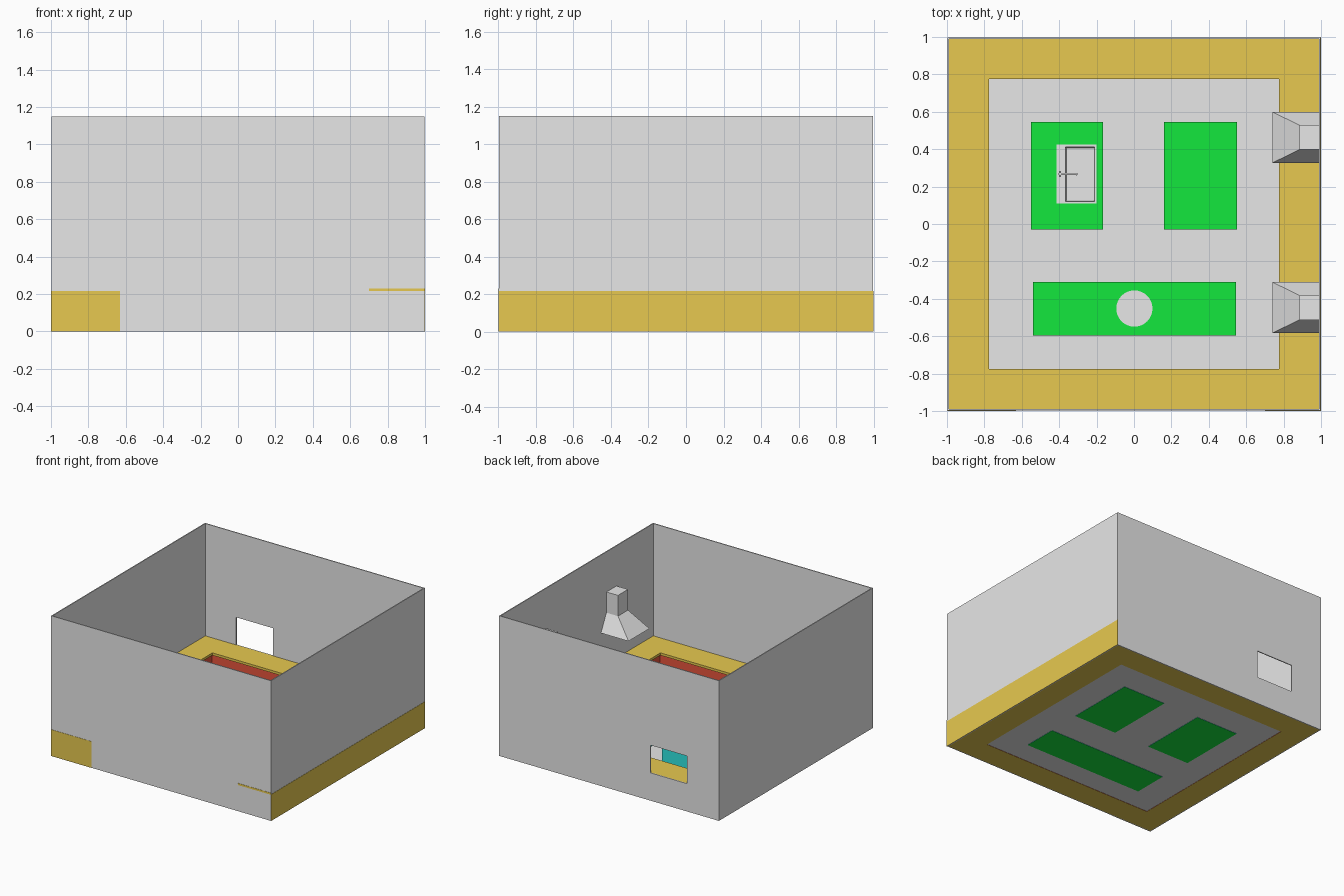
import bpy, bmesh, math
from mathutils import Vector

if "Cube" in bpy.data.objects:
    bpy.data.objects.remove(bpy.data.objects["Cube"])


def mat(name, r, g, b):
    m = bpy.data.materials.new(name)
    m.diffuse_color = (r, g, b, 1)
    m.use_nodes = True
    m.node_tree.nodes["Principled BSDF"].inputs["Base Color"].default_value = m.diffuse_color
    return m


GREY = mat("plaster_grey", 0.8, 0.8, 0.8)
YELLOW = mat("counter_yellow", 0.8, 0.584, 0.08)
GREEN = mat("top_green", 0.007, 0.8, 0.047)
TEAL = mat("island_teal", 0.03, 0.8, 0.77)
RED = mat("cabinet_red", 0.8, 0.09, 0.047)
WHITE = mat("sink_white", 0.97, 0.97, 0.97)


def finish(bm, name, mats, rule=None):
    bmesh.ops.recalc_face_normals(bm, faces=bm.faces[:])
    if rule:
        for f in bm.faces:
            f.material_index = rule(f)
    me = bpy.data.meshes.new(name)
    bm.to_mesh(me)
    bm.free()
    for m in mats:
        me.materials.append(m)
    ob = bpy.data.objects.new(name, me)
    bpy.context.collection.objects.link(ob)
    return ob


def rect(bm, x0, x1, y0, y1, z):
    return [bm.verts.new(p) for p in ((x0, y0, z), (x1, y0, z), (x1, y1, z), (x0, y1, z))]


def loft(bm, loops, cap=True):
    """Join successive vertex loops, optionally capping both ends."""
    for a, b in zip(loops, loops[1:]):
        n = len(a)
        for i in range(n):
            j = (i + 1) % n
            bm.faces.new((a[i], a[j], b[j], b[i]))
    if cap:
        bm.faces.new(loops[0])
        bm.faces.new(loops[-1])


def box(name, x, y, z, mats, rule=None):
    bm = bmesh.new()
    loft(bm, [rect(bm, *x, *y, h) for h in z])
    return finish(bm, name, mats, rule)


def ring(name, outer, inner, z0, z1, mats, rule=None):
    """Square ring around the room."""
    bm = bmesh.new()
    path = [(outer, z0), (outer, z1), (inner, z1), (inner, z0), (outer, z0)]
    loops = [rect(bm, -r, r, -r, r, z) for r, z in path[:4]]
    loft(bm, loops + [loops[0]], cap=False)
    return finish(bm, name, mats, rule)


def cylinder(name, start, end, radius, material, sides=24):
    a, b = Vector(start), Vector(end)
    bm = bmesh.new()
    bmesh.ops.create_cone(bm, cap_ends=True, segments=sides, radius1=radius,
                          radius2=radius, depth=(b - a).length)
    bm.transform((b - a).to_track_quat('Z', 'Y').to_matrix().to_4x4())
    bmesh.ops.translate(bm, verts=bm.verts[:], vec=(a + b) / 2)
    ob = finish(bm, name, [material])
    bpy.context.view_layer.objects.active = ob
    ob.select_set(True)
    bpy.ops.object.shade_smooth_by_angle(angle=math.radians(40))
    ob.select_set(False)
    return ob


def cut(ob, x, y, z):
    """Subtract a box from an object."""
    cutter = box("cutter", x, y, z, [])
    cutter.hide_render = True
    mod = ob.modifiers.new("opening", 'BOOLEAN')
    mod.object = cutter
    mod.operation = 'DIFFERENCE'
    mod.solver = 'EXACT'
    bpy.context.view_layer.objects.active = ob
    bpy.ops.object.modifier_apply(modifier=mod.name)
    bpy.data.objects.remove(cutter)


H, W, T = 1.15, 0.998, 0.99    # wall height, outer face, inner face
TOP = 0.228                    # worktop height

# Room shell
box("front_wall", (-W, W), (-W, -T), (0, H), [GREY])
back = box("back_wall", (-W, W), (T, W), (0, H), [GREY])
cut(back, (-0.71, -0.375), (0.9, 1.1), (TOP, 0.455))
for name, s in (("left_wall", -1), ("right_wall", 1)):
    box(name, sorted((s * T, s * W)), (-T, T), (0, H), [GREY])
box("floor", (-0.79, 0.79), (-0.79, 0.79), (0.002, 0.006), [GREY])

# Painted bands on the outside of the walls
box("right_band", (W, 1), (-1, 1), (0, 0.217), [YELLOW])
box("front_panel", (-1, -0.63), (-1, -W), (0, 0.217), [YELLOW])
box("front_strip", (0.7, 1), (-1, -W), (0.215, 0.23), [YELLOW])


# Perimeter cabinets with red inner fronts, and the worktop
def red_inside(f):
    c = f.calc_center_median()
    return 1 if abs(f.normal.z) < 0.5 and max(abs(c.x), abs(c.y)) < 0.9 else 0


ring("cabinets", T, 0.785, 0, 0.208, [YELLOW, RED], red_inside)
ring("worktop", T, 0.775, 0.208, TOP, [YELLOW])


# Islands: green tops, teal sides
def teal_sides(f):
    return 1 if abs(f.normal.z) < 0.5 else 0


sink_island = box("sink_island", (-0.55, -0.165), (-0.03, 0.545), (0, TOP), [GREEN, TEAL], teal_sides)
box("plain_island", (0.16, 0.55), (-0.03, 0.545), (0, TOP), [GREEN, TEAL], teal_sides)
box("front_island", (-0.54, 0.545), (-0.595, -0.31), (0, TOP), [GREEN, TEAL], teal_sides)
cylinder("round_hob", (0.002, -0.452, TOP), (0.002, -0.452, TOP + 0.005), 0.097, GREY, 32)

# Sink: raised rim and a tapered bowl let into the island
cut(sink_island, (-0.375, -0.203), (0.115, 0.418), (0.11, 0.4))
bm = bmesh.new()
loft(bm, [rect(bm, -0.415, -0.2, 0.11, 0.425, TOP),
          rect(bm, -0.415, -0.2, 0.11, 0.425, TOP + 0.008),
          rect(bm, -0.367, -0.21, 0.121, 0.412, TOP + 0.008),
          rect(bm, -0.362, -0.215, 0.126, 0.407, 0.13)], cap=False)
bm.faces.new([v for v in bm.verts if v.co.z < 0.2])
finish(bm, "sink", [WHITE, GREY],
       lambda f: 1 if f.calc_center_median().z < 0.22 else 0)
cylinder("drain", (-0.29, 0.267, 0.13), (-0.29, 0.267, 0.135), 0.025, GREY)

# Tap
cylinder("tap_post", (-0.395, 0.267, TOP), (-0.395, 0.267, 0.31), 0.009, GREY, 12)
cylinder("tap_spout", (-0.4, 0.267, 0.305), (-0.305, 0.267, 0.305), 0.006, GREY, 12)
cylinder("tap_nozzle", (-0.307, 0.267, 0.285), (-0.307, 0.267, 0.309), 0.007, GREY, 12)
cylinder("tap_handle", (-0.395, 0.25, 0.27), (-0.395, 0.284, 0.27), 0.006, GREY, 12)

# Extractor hoods on the right wall
for name, y in (("back_hood", 0.463), ("front_hood", -0.447)):
    bm = bmesh.new()
    profile = ((0.74, 0.136, 0.51), (0.885, 0.065, 0.65), (0.885, 0.065, 0.82))
    loft(bm, [rect(bm, x, T, y - w, y + w, z) for x, w, z in profile])
    finish(bm, name, [GREY])
